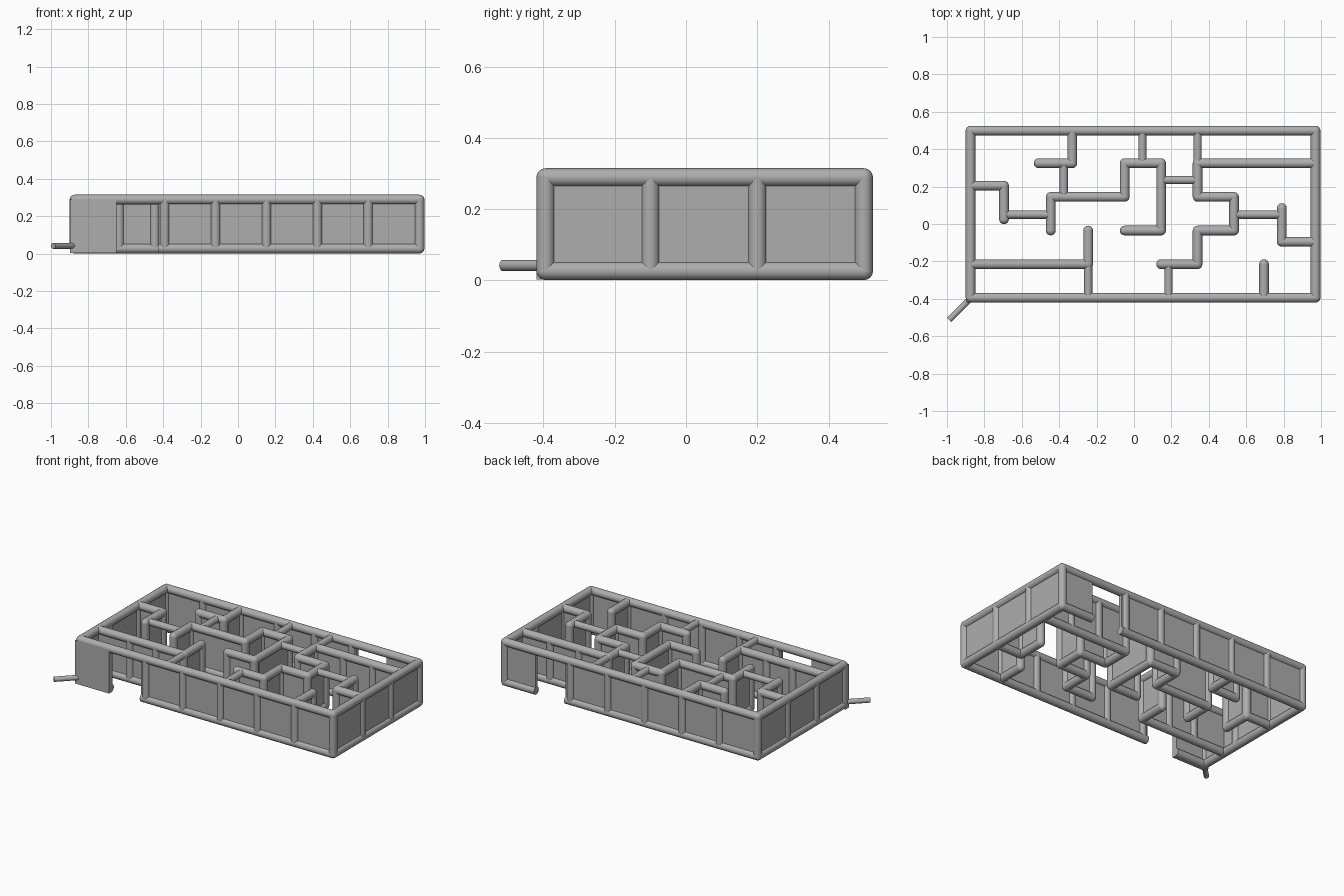
import bpy, bmesh
from mathutils import Vector, Matrix

if "Cube" in bpy.data.objects:
    bpy.data.objects.remove(bpy.data.objects["Cube"])

R, THIN = 0.026, 0.022          # rail radii
LOW, HIGH = 0.027, 0.289        # rail centre heights
PANEL = 0.02                    # panel thickness
X0, X1, Y0, Y1 = -0.874, 0.971, -0.394, 0.499

grey = bpy.data.materials.new("dark_grey")
grey.diffuse_color = (0.42, 0.42, 0.42, 1)
grey.use_nodes = True
grey.node_tree.nodes["Principled BSDF"].inputs["Base Color"].default_value = grey.diffuse_color


def rod(bm, a, b, r):
    a, b = Vector(a), Vector(b)
    d = b - a
    rot = d.to_track_quat('Z', 'Y').to_matrix().to_4x4()
    bmesh.ops.create_cone(bm, cap_ends=True, segments=16, radius1=r, radius2=r,
                          depth=d.length, matrix=Matrix.Translation((a + b) / 2) @ rot)


def ball(bm, p, r):
    bmesh.ops.create_uvsphere(bm, u_segments=16, v_segments=8, radius=r,
                              matrix=Matrix.Translation(p))


def box(bm, lo, hi):
    lo, hi = Vector(lo), Vector(hi)
    bmesh.ops.create_cube(bm, size=1, matrix=Matrix.Translation((lo + hi) / 2)
                          @ Matrix.Diagonal((*(hi - lo), 1)))


def post(bm, x, y, r=R):
    rod(bm, (x, y, LOW), (x, y, HIGH), r)
    ball(bm, (x, y, LOW), r)
    ball(bm, (x, y, HIGH), r)


def panel(bm, a, b):
    t = PANEL / 2
    along_x = abs(a[0] - b[0]) > abs(a[1] - b[1])
    dx, dy = (0, t) if along_x else (t, 0)
    box(bm, (min(a[0], b[0]) - dx, min(a[1], b[1]) - dy, LOW),
        (max(a[0], b[0]) + dx, max(a[1], b[1]) + dy, HIGH))


def finish(bm, name):
    me = bpy.data.meshes.new(name)
    bm.to_mesh(me)
    bm.free()
    me.materials.append(grey)
    ob = bpy.data.objects.new(name, me)
    bpy.context.collection.objects.link(ob)
    bpy.ops.object.select_all(action='DESELECT')
    ob.select_set(True)
    bpy.context.view_layer.objects.active = ob
    bpy.ops.object.shade_smooth_by_angle(angle=0.7)


def on_outer(p):
    return p[0] in (X0, X1) or p[1] in (Y0, Y1)


def wall(name, pts, posts=(), outer=False):
    """Framed wall along a path: two rails, panels, posts at every free corner."""
    bm = bmesh.new()
    for a, b in zip(pts, pts[1:]):
        for z in (LOW, HIGH):
            rod(bm, (*a, z), (*b, z), R)
        panel(bm, a, b)
    for p in list(pts) + list(posts):
        if outer or not on_outer(p):
            post(bm, *p)
    finish(bm, name)


def door_wall(name, y, spans, posts):
    """Outer wall with a doorway: unbroken top rail, lower parts in spans."""
    bm = bmesh.new()
    rod(bm, (X0, y, HIGH), (X1, y, HIGH), R)
    for a, b in spans:
        rod(bm, (a, y, LOW), (b, y, LOW), R)
        panel(bm, (a, y), (b, y))
    for x in posts:
        post(bm, x, y)
    finish(bm, name)


# Outer walls
side_posts = (-0.1, 0.2)
wall("left_wall", [(X0, Y0), (X0, Y1)], [(X0, y) for y in side_posts], True)
wall("right_wall", [(X1, Y0), (X1, Y1)], [(X1, y) for y in side_posts], True)
front_posts = [-0.392 + 0.272 * i for i in range(5)]
door_wall("front_wall", Y0, [(X0, -0.65), (-0.425, X1)], front_posts)
door_wall("back_wall", Y1, [(X0, 0.525), (0.745, X1)],
          [X0 + X1 - x for x in front_posts])

# Flat cover beside the front doorway
bm = bmesh.new()
box(bm, (-0.897, -0.42, 0.003), (-0.65, -0.385, 0.289))
finish(bm, "door_cover")

# Main inner walls
inner = [
    [(-0.33, Y1), (-0.33, 0.325), (-0.51, 0.325)],
    [(-0.445, -0.035), (-0.445, 0.145), (-0.05, 0.145), (-0.05, 0.325),
     (0.145, 0.325), (0.145, -0.035), (-0.05, -0.035)],
    [(0.34, 0.325), (0.34, 0.145), (0.535, 0.145), (0.535, -0.035),
     (0.34, -0.035), (0.34, -0.215), (0.145, -0.215)],
    [(0.79, 0.085), (0.79, -0.095), (X1, -0.095)],
    [(X0, 0.205), (-0.695, 0.205), (-0.695, 0.025)],
    [(-0.245, -0.035), (-0.245, -0.215)],
    [(0.695, -0.215), (0.695, Y0)],
]
for i, path in enumerate(inner):
    wall(f"inner_wall_{i + 1}", path)
wall("long_inner_wall_left", [(X0, -0.215), (-0.245, -0.215)],
     posts=[(-0.635, -0.215), (-0.445, -0.215)])
wall("long_inner_wall_right", [(0.34, 0.325), (X1, 0.325)],
     posts=[(0.55, 0.325), (0.76, 0.325)])

# Slim beams that bridge the open passages
links = [
    [(-0.375, 0.325), (-0.375, 0.145)],
    [(0.045, Y1), (0.045, 0.325)],
    [(0.34, Y1), (0.34, 0.325)],
    [(0.145, 0.235), (0.34, 0.235)],
    [(0.185, -0.215), (0.185, Y0)],
    [(0.535, 0.05), (0.79, 0.05)],
    [(-0.695, 0.05), (-0.445, 0.05)],
    [(-0.245, -0.215), (-0.245, Y0)],
]
for i, (a, b) in enumerate(links):
    bm = bmesh.new()
    rod(bm, (*a, HIGH), (*b, HIGH), THIN)
    finish(bm, f"passage_beam_{i + 1}")

# Short rod at the front left corner
bm = bmesh.new()
rod(bm, (-0.988, -0.513, 0.042), (-0.87, -0.395, 0.042), 0.016)
finish(bm, "corner_rod")
